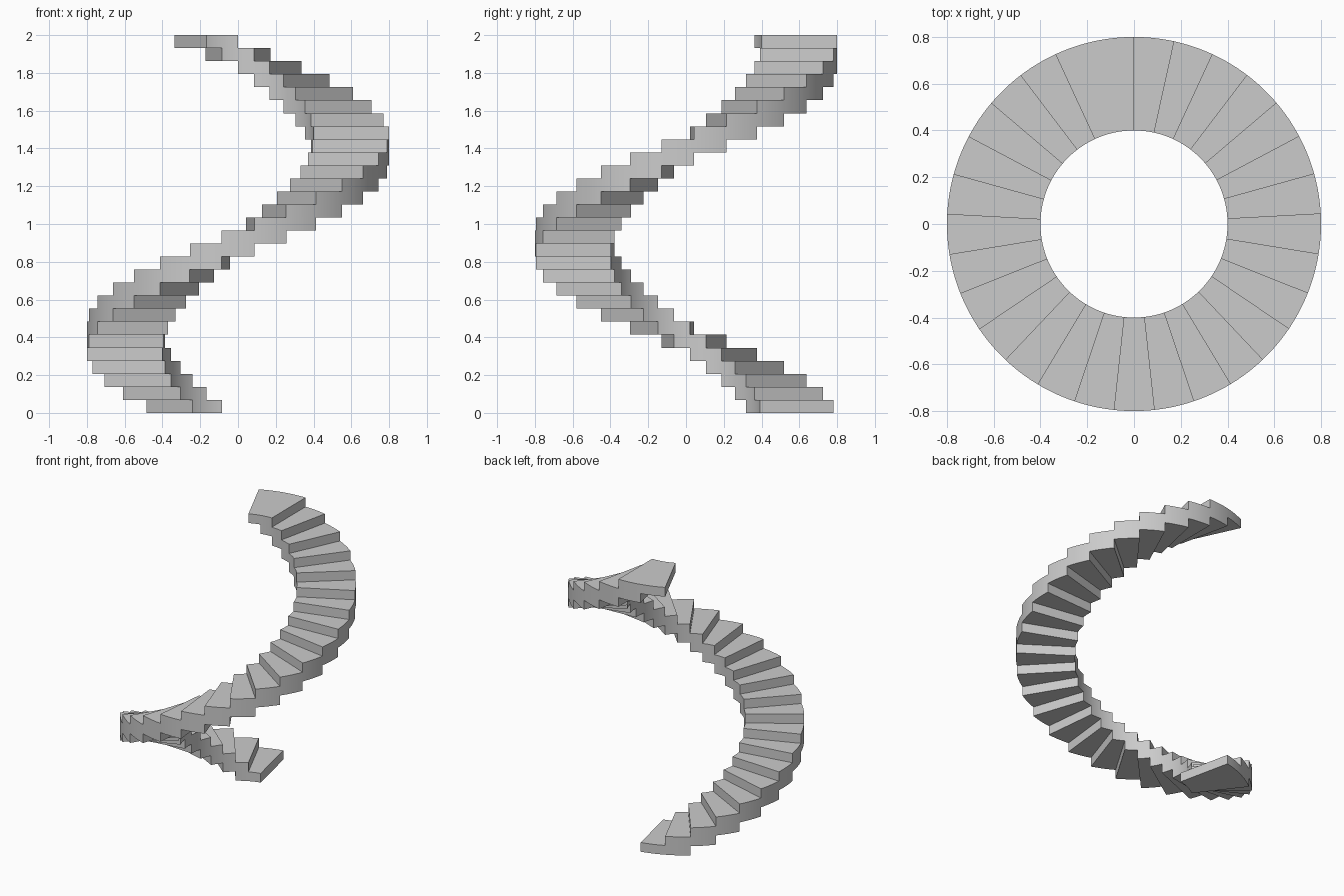
import bpy
import bmesh
from math import cos, sin, tau, radians

if "Cube" in bpy.data.objects:
    bpy.data.objects.remove(bpy.data.objects["Cube"])

STEPS = 29
RISE = 2 / STEPS
TURN = tau / STEPS
R_IN, R_OUT = 0.4, 0.8
ARC = 12  # segments along each curved edge


def arc(radius):
    # each tread spans two turns, so it overlaps half of the tread below
    return [(radius * cos(2 * TURN * i / ARC), radius * sin(2 * TURN * i / ARC), 0)
            for i in range(ARC + 1)]


# Tread: annular sector extruded upwards
bm = bmesh.new()
base = bm.faces.new([bm.verts.new(p) for p in arc(R_OUT) + arc(R_IN)[::-1]])
ext = bmesh.ops.extrude_face_region(bm, geom=[base], use_keep_orig=True)
top = [v for v in ext["geom"] if isinstance(v, bmesh.types.BMVert)]
bmesh.ops.translate(bm, verts=top, vec=(0, 0, RISE))
bmesh.ops.recalc_face_normals(bm, faces=bm.faces)
mesh = bpy.data.meshes.new("tread")
bm.to_mesh(mesh)
bm.free()

# Spiral of treads, one full turn, climbing counter-clockwise
for i in range(STEPS):
    tread = bpy.data.objects.new(f"tread_{i + 1:02d}", mesh)
    tread.location.z = i * RISE
    tread.rotation_euler.z = radians(90) + (i + 1) * TURN
    bpy.context.collection.objects.link(tread)

# Smooth curved sides, sharp step edges (mesh is shared by all treads)
bpy.context.view_layer.objects.active = tread
tread.select_set(True)
bpy.ops.object.shade_smooth_by_angle(angle=radians(30))
